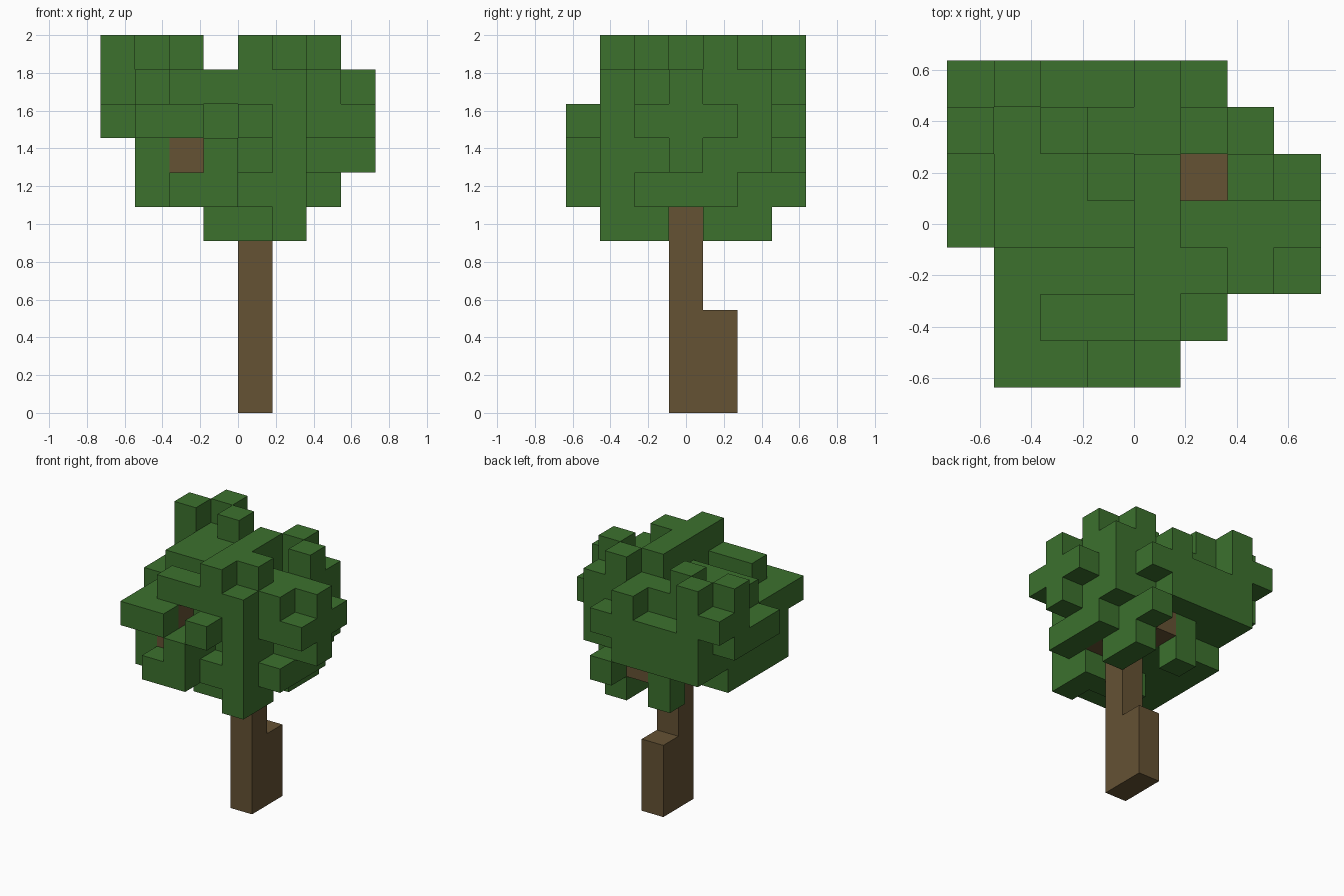
import bpy
import bmesh
from mathutils import Vector
from itertools import product

cube = bpy.data.objects.get("Cube")
if cube:
    bpy.data.objects.remove(cube, do_unlink=True)

CELL = 2 / 11
ORIGIN = Vector((4, 3.5, 0))


def make_material(name, color):
    mat = bpy.data.materials.new(name)
    mat.use_nodes = True
    mat.diffuse_color = color
    mat.node_tree.nodes["Principled BSDF"].inputs["Base Color"].default_value = color
    return mat


def block(x, y, z):
    """Cells of a box; each axis is one index or an inclusive (first, last) pair."""
    spans = [(a, a) if isinstance(a, int) else a for a in (x, y, z)]
    return set(product(*(range(lo, hi + 1) for lo, hi in spans)))


def build(name, cells, solid, material):
    """Make one mesh from the cell sides that no other cell covers."""
    bm = bmesh.new()
    corners = {}

    def corner(point):
        key = tuple(round(c) for c in point)
        if key not in corners:
            corners[key] = bm.verts.new((Vector(key) - ORIGIN) * CELL)
        return corners[key]

    for cell in sorted(cells):
        for axis, side in product(range(3), (0, 1)):
            step = [0, 0, 0]
            step[axis] = 1 if side else -1
            if tuple(c + s for c, s in zip(cell, step)) in solid:
                continue
            u, v, base = Vector((0, 0, 0)), Vector((0, 0, 0)), Vector(cell)
            u[(axis + 1) % 3] = 1
            v[(axis + 2) % 3] = 1
            base[axis] += side
            ring = [base, base + u, base + u + v, base + v]
            if not side:
                ring.reverse()
            bm.faces.new([corner(p) for p in ring])
    mesh = bpy.data.meshes.new(name)
    bm.to_mesh(mesh)
    bm.free()
    mesh.materials.append(material)
    bpy.context.collection.objects.link(bpy.data.objects.new(name, mesh))


# Trunk with a short buttress at the back
trunk = block(4, 3, (0, 6)) | block(4, 4, (0, 2))

# Branches that peek out between the leaves
branches = set().union(
    block(5, 3, 6),
    block(4, (4, 5), 6),
    block(2, 1, (7, 8)),
    block(5, 4, (7, 8)),
)

# Middle of the foliage
core = set().union(
    block((1, 4), (2, 4), (6, 8)),
    block(5, (2, 4), (6, 8)),
    block((1, 3), 3, 9),
    block((1, 2), 4, 9),
    block(4, (1, 4), (8, 10)),
    block(5, 2, (9, 10)),
    block((5, 6), 3, 9),
)

# Front clumps
front = set().union(
    block(1, 1, (6, 8)),
    block(2, 1, 6),
    block(3, 1, (6, 7)),
    block((2, 3), 1, 9),
    block((1, 2), 0, 8),
    block((2, 3), 0, 6),
    block(3, 0, 7),
    block(4, 0, 8),
    block(4, 1, 6),
    block(5, 1, (5, 9)),
)

# Clumps on the +x side
left_side = set().union(
    block(6, 2, 6),
    block(6, 2, (8, 9)),
    block(6, 3, (6, 9)),
    block(6, 4, (6, 10)),
    block(6, 5, (7, 9)),
    block(7, (2, 4), 8),
    block(7, 3, (7, 9)),
)

# Back clumps and the -x side
back = set().union(
    block(5, 5, (5, 10)),
    block(4, 5, (7, 9)),
    block(3, 5, (5, 9)),
    block(2, 5, (7, 10)),
    block(1, 5, (7, 9)),
    block(0, 5, (8, 10)),
    block(0, (3, 4), 8),
    block(0, 6, 9),
    block(1, 6, (7, 10)),
    block((2, 3), 6, (7, 8)),
    block(4, 6, (7, 9)),
    block(5, 6, 6),
    block(5, 6, 8),
)

# Lowest leaves around the trunk
skirt = set().union(
    block((3, 5), 2, 5),
    block(5, 4, 5),
)

wood = trunk | branches
leaves = (core | front | left_side | back | skirt) - wood
solid = wood | leaves

bark = make_material("bark brown", (0.130, 0.084, 0.034, 1))
leaf = make_material("leaf green", (0.045, 0.165, 0.027, 1))
build("trunk", trunk, solid, bark)
build("branches", branches - trunk, solid, bark)
build("foliage", leaves, solid, leaf)
